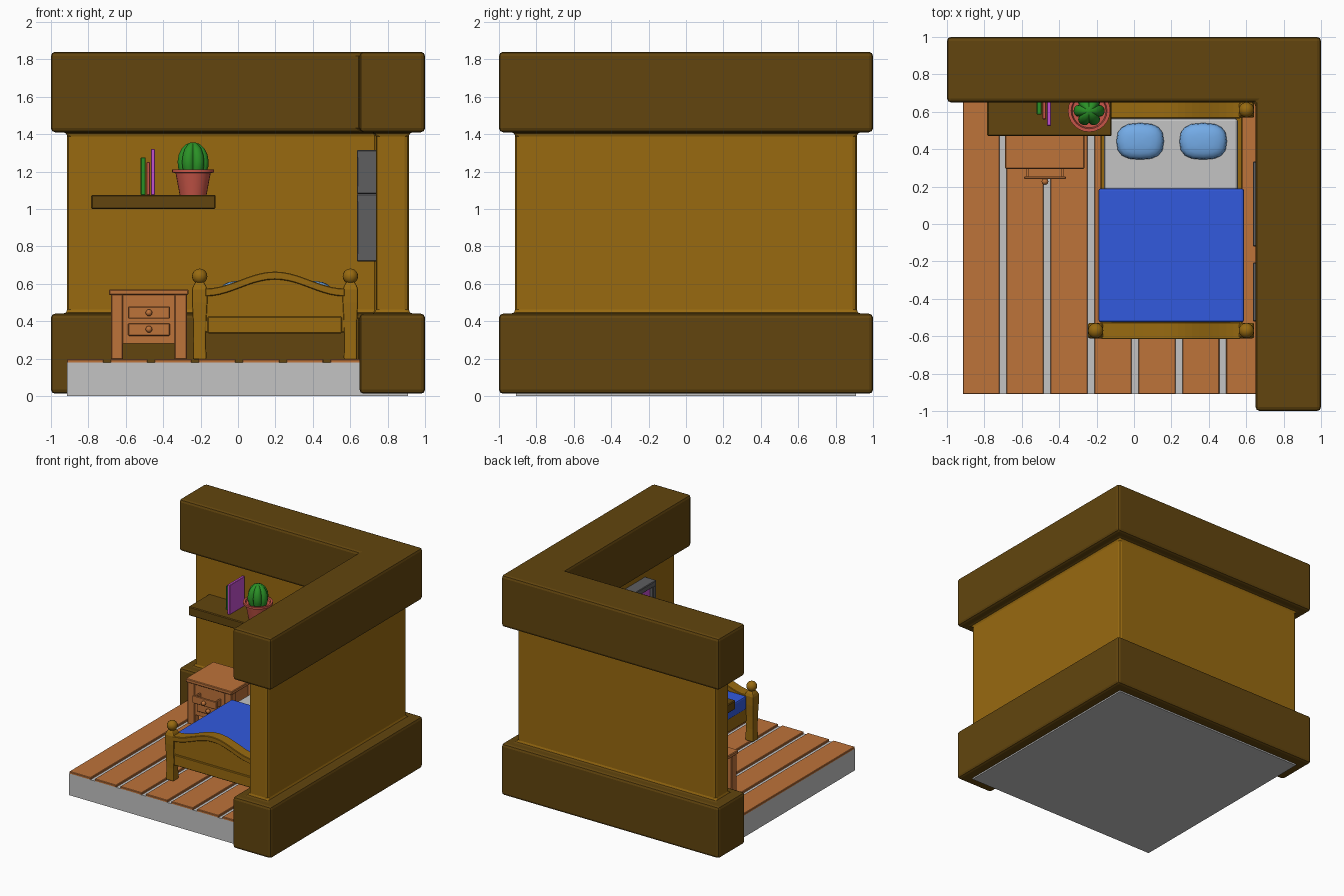
import bpy, bmesh, math

if "Cube" in bpy.data.objects:
    bpy.data.objects.remove(bpy.data.objects["Cube"])


def mat(name, r, g, b):
    m = bpy.data.materials.new(name)
    lin = [(c / 255 / 12.92) if c < 11 else ((c / 255 + 0.055) / 1.055) ** 2.4 for c in (r, g, b)]
    m.diffuse_color = (*lin, 1)
    m.use_nodes = True
    m.node_tree.nodes["Principled BSDF"].inputs["Base Color"].default_value = m.diffuse_color
    return m


TRIM = mat("dark brown", 98, 69, 14)
WALL = mat("golden brown", 152, 106, 16)
WOOD = mat("orange wood", 190, 115, 58)
GREY = mat("light grey", 196, 196, 196)
BLUE = mat("blanket blue", 50, 90, 222)
PALE = mat("pillow blue", 116, 172, 232)
GREEN = mat("leaf green", 42, 145, 38)
CLAY = mat("clay red", 200, 86, 72)
PINK = mat("magenta", 196, 80, 205)
DARK = mat("charcoal", 94, 94, 96)


def finish(name, bm, *mats, bevel=0, seg=2, smooth=False):
    bmesh.ops.recalc_face_normals(bm, faces=bm.faces)
    me = bpy.data.meshes.new(name)
    bm.to_mesh(me)
    bm.free()
    ob = bpy.data.objects.new(name, me)
    bpy.context.collection.objects.link(ob)
    for m in mats:
        me.materials.append(m)
    if bevel:
        b = ob.modifiers.new("bevel", "BEVEL")
        b.width, b.segments, b.limit_method = bevel, seg, "ANGLE"
    if smooth:
        bpy.ops.object.select_all(action="DESELECT")
        ob.select_set(True)
        bpy.context.view_layer.objects.active = ob
        bpy.ops.object.shade_smooth_by_angle(angle=math.radians(40))
    return ob


def loft(rings):
    bm = bmesh.new()
    vs = [[bm.verts.new(p) for p in r] for r in rings]
    n = len(vs[0])
    for a, b in zip(vs, vs[1:]):
        for i in range(n):
            j = (i + 1) % n
            bm.faces.new((a[i], a[j], b[j], b[i]))
    bm.faces.new(vs[0][::-1])
    bm.faces.new(vs[-1])
    return bm


def box(name, x0, x1, y0, y1, z0, z1, m, bevel=0.005, seg=1):
    ring = lambda z: [(x0, y0, z), (x1, y0, z), (x1, y1, z), (x0, y1, z)]
    return finish(name, loft([ring(z0), ring(z1)]), m, bevel=bevel, seg=seg)


def circle(x, y, z, r, n=20):
    return [(x + r * math.cos(2 * math.pi * i / n), y + r * math.sin(2 * math.pi * i / n), z)
            for i in range(n)]


def ball(name, x, y, z, rx, ry, rz, m, u=16, v=10, power=1):
    bm = bmesh.new()
    bmesh.ops.create_uvsphere(bm, u_segments=u, v_segments=v, radius=1)
    for w in bm.verts:
        c = [math.copysign(abs(k) ** power, k) for k in w.co]
        w.co = (x + rx * c[0], y + ry * c[1], z + rz * c[2])
    return finish(name, bm, m, smooth=True)


# L-shaped walls with thick trims below and above
def l_ring(o, z):
    a, b, c = -1 + o, 0.65 + o, 1 - o
    return [(a, b, z), (b, b, z), (b, a, z), (c, a, z), (c, c, z), (a, c, z)]


bm = loft([l_ring(o, z) for o, z in
           [(0, .012), (0, .44), (.087, .44), (.087, 1.41), (0, 1.41), (0, 1.84)]])
for f in bm.faces:
    f.material_index = int(.5 < f.calc_center_median().z < 1.3)
finish("walls", bm, TRIM, WALL, bevel=.022)

# floor slab and planks
box("floor_slab", -.915, .91, -.91, .91, 0, .18, GREY, bevel=0)
for i in range(7):
    x = -.7 + .235 * i
    box("floor_plank", -.915 if i == 0 else x - .217, x - .018, -.91, .7, .175, .197, WOOD, .004)

# bed posts with ball tops
for x in (-.205, .601):
    for y in (-.57, .61):
        rings = []
        for z, h in [(.195, .036), (.3, .034), (.4, .036), (.5, .041), (.57, .041), (.59, .034), (.61, .022)]:
            rings.append([(x - h, y - h, z), (x + h, y - h, z), (x + h, y + h, z), (x - h, y + h, z)])
        finish("bed_post", loft(rings), WALL, bevel=.008)
        ball("bed_post_ball", x, y, .64, .041, .041, .041, WALL)


# arched head and foot boards
def arch(x):
    return .575 + .09 * (1 - math.cos(2 * math.pi * (x + .175) / .745)) / 2


def arch_board(name, y0, y1, low):
    xs = [-.175 + .745 * i / 20 for i in range(21)]
    pts = [(x, arch(x)) for x in xs] + [(x, low(x)) for x in reversed(xs)]
    finish(name, loft([[(x, y, z) for x, z in pts] for y in (y0, y1)]), WALL, bevel=.004, seg=1)


for name, y in (("footboard", -.57), ("headboard", .61)):
    arch_board(name + "_arch_rail", y - .045, y + .045, lambda x: arch(x) - .042)
    arch_board(name + "_panel", y - .03, y + .03, lambda x: .34)
    box(name + "_lower_rail", -.162, .555, y - .042, y + .042, .335, .425, WALL)

# bed frame, bedding
for x in (-.18, .54):
    box("bed_side_rail", x, x + .04, -.55, .59, .35, .47, WALL)
box("bed_base", -.15, .55, -.54, .58, .37, .42, WALL)
box("mattress", -.16, .555, -.53, .565, .41, .55, GREY, .015, 2)
box("blanket", -.19, .588, -.525, .19, .46, .572, BLUE, .012, 2)
for x in (.033, .37):
    ball("pillow", x, .442, .56, .127, .098, .056, PALE, 16, 10, .75)

# bedside table
box("table_top", -.69, -.265, .295, .66, .54, .57, WOOD)
for x in (-.68, -.34):
    for y in (.305, .585):
        box("table_leg", x, x + .066, y, y + .066, .195, .545, WOOD)
box("table_body", -.63, -.32, .315, .64, .28, .545, WOOD, 0)


# drawers: upper one pulled out, lower one closed
def knob(y, z):
    ball("drawer_knob", -.476, y, z, .018, .018, .018, WOOD, 12, 8)


box("upper_drawer_front", -.588, -.364, .24, .254, .413, .478, WOOD, .004)
for x in (-.575, -.39):
    box("upper_drawer_side", x, x + .013, .25, .33, .42, .472, WOOD, 0)
box("upper_drawer_bottom", -.57, -.38, .25, .33, .42, .43, WOOD, 0)
knob(.227, .445)
box("lower_drawer_front", -.588, -.364, .298, .33, .322, .388, WOOD, .004)
knob(.286, .357)

# wall shelf and books
box("wall_shelf", -.785, -.12, .47, .75, 1.0, 1.075, TRIM, .006)
for name, x, w, y, z, m in (("green_book", -.52, .026, .585, 1.275, GREEN),
                            ("red_book", -.49, .02, .56, 1.25, CLAY),
                            ("magenta_book", -.466, .022, .525, 1.32, PINK)):
    box(name, x, x + w, y, .725, 1.074, z, m, .003)

# plant pot with flared rim
px, py = -.24, .605
prof = [(.072, 1.075), (.094, 1.192), (.113, 1.195), (.113, 1.212), (.096, 1.212), (.09, 1.195)]
finish("plant_pot", loft([circle(px, py, z, r, 24) for r, z in prof]), CLAY, smooth=True)

# ribbed cactus
rings = []
for r, z in [(.07, 1.19), (.081, 1.225), (.083, 1.255), (.077, 1.29), (.062, 1.322), (.038, 1.346), (.01, 1.356)]:
    ring = []
    for i in range(48):
        a = 2 * math.pi * i / 48
        k = r * (.76 + .24 * abs(math.cos(3 * a)) ** .6)
        ring.append((px + k * math.cos(a), py + k * math.sin(a), z))
    rings.append(ring)
finish("cactus", loft(rings), GREEN, smooth=True)

# framed pictures on the right wall
for y0, y1, z0, z1 in ((-.12, .335, .72, 1.08), (-.52, -.205, 1.08, 1.315)):
    t = .045
    box("picture_frame_bottom", .635, .745, y0, y1, z0, z0 + t, DARK)
    box("picture_frame_top", .635, .745, y0, y1, z1 - t, z1, DARK)
    for y in (y0, y1 - t):
        box("picture_frame_side", .637, .745, y, y + t, z0 + .01, z1 - .01, DARK)
    box("picture", .665, .74, y0 + .02, y1 - .02, z0 + .02, z1 - .02, PINK, 0)
